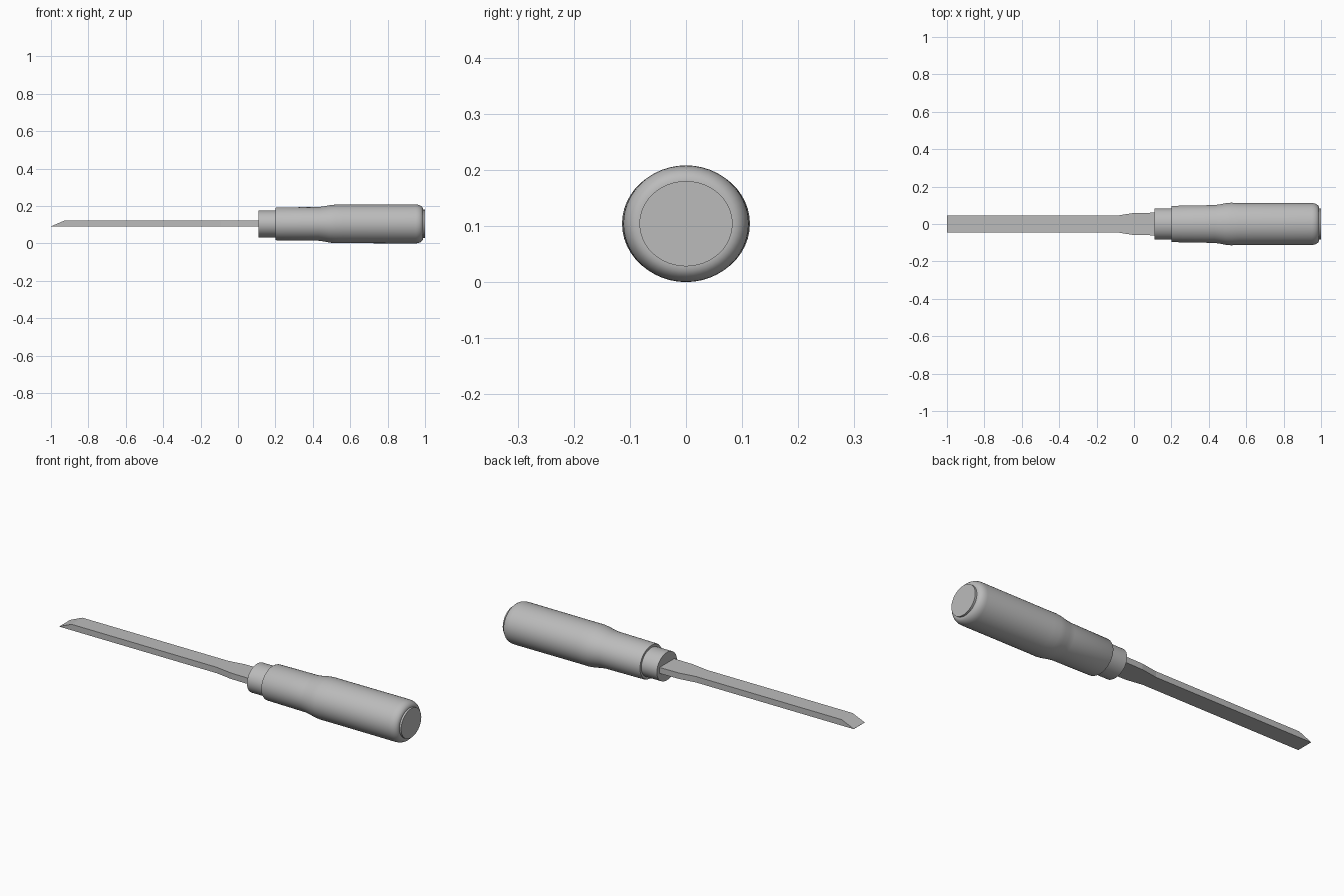
import bpy, bmesh, math

if "Cube" in bpy.data.objects:
    bpy.data.objects.remove(bpy.data.objects["Cube"], do_unlink=True)

AXIS_Z = 0.104
SEGMENTS = 48

grey = bpy.data.materials.new("plain_grey")
grey.use_nodes = True
grey.diffuse_color = (0.5, 0.5, 0.5, 1)
grey.node_tree.nodes["Principled BSDF"].inputs["Base Color"].default_value = (0.5, 0.5, 0.5, 1)


def finish(name, bm, smooth=False):
    bmesh.ops.recalc_face_normals(bm, faces=bm.faces)
    mesh = bpy.data.meshes.new(name)
    bm.to_mesh(mesh)
    bm.free()
    mesh.materials.append(grey)
    obj = bpy.data.objects.new(name, mesh)
    bpy.context.collection.objects.link(obj)
    if smooth:
        bpy.ops.object.select_all(action="DESELECT")
        obj.select_set(True)
        bpy.context.view_layer.objects.active = obj
        bpy.ops.object.shade_smooth_by_angle(angle=math.radians(35))
    return obj


def oval_turning(name, profile):
    """Closed body along x from (x, half width, half height) stations."""
    bm = bmesh.new()
    rings = []
    for x, ry, rz in profile:
        angles = [math.tau * i / SEGMENTS for i in range(SEGMENTS)]
        rings.append([bm.verts.new((x, ry * math.cos(a), AXIS_Z + rz * math.sin(a))) for a in angles])
    for a, b in zip(rings, rings[1:]):
        for i in range(SEGMENTS):
            j = (i + 1) % SEGMENTS
            bm.faces.new((a[i], a[j], b[j], b[i]))
    bm.faces.new(rings[0])
    bm.faces.new(rings[-1])
    return finish(name, bm, True)


# Handle: slim neck, swelling grip, rounded butt
grip = [(0.2, 0.094, 0.085), (0.206, 0.097, 0.088), (0.43, 0.101, 0.09),
        (0.46, 0.105, 0.094), (0.49, 0.111, 0.1), (0.52, 0.114, 0.103),
        (0.56, 0.112, 0.103), (0.95, 0.112, 0.104)]
for step in range(1, 7):
    t = math.radians(15 * step)
    inset = 0.027 * (1 - math.cos(t))
    grip.append((0.95 + 0.04 * math.sin(t), 0.112 - inset, 0.104 - inset))
oval_turning("handle", grip)

# Butt cap and ferrule
oval_turning("butt_cap", [(0.98, 0.083, 0.076), (1.0, 0.083, 0.076)])
oval_turning("ferrule", [(0.11, 0.083, 0.073), (0.21, 0.083, 0.073)])

# Blade: flat bar flaring into the ferrule, bevelled to an edge at the tip
bottom, top = 0.09, 0.121
stations = [(-1, 0.045, bottom + 0.001), (-0.93, 0.045, top), (-0.09, 0.045, top),
            (0.0, 0.059, top), (0.15, 0.061, top)]
bm = bmesh.new()
loops = [[bm.verts.new(p) for p in ((x, -w, bottom), (x, w, bottom), (x, w, z), (x, -w, z))]
         for x, w, z in stations]
for a, b in zip(loops, loops[1:]):
    for i in range(4):
        j = (i + 1) % 4
        bm.faces.new((a[i], a[j], b[j], b[i]))
bm.faces.new(loops[0])
bm.faces.new(loops[-1])
finish("blade", bm)
